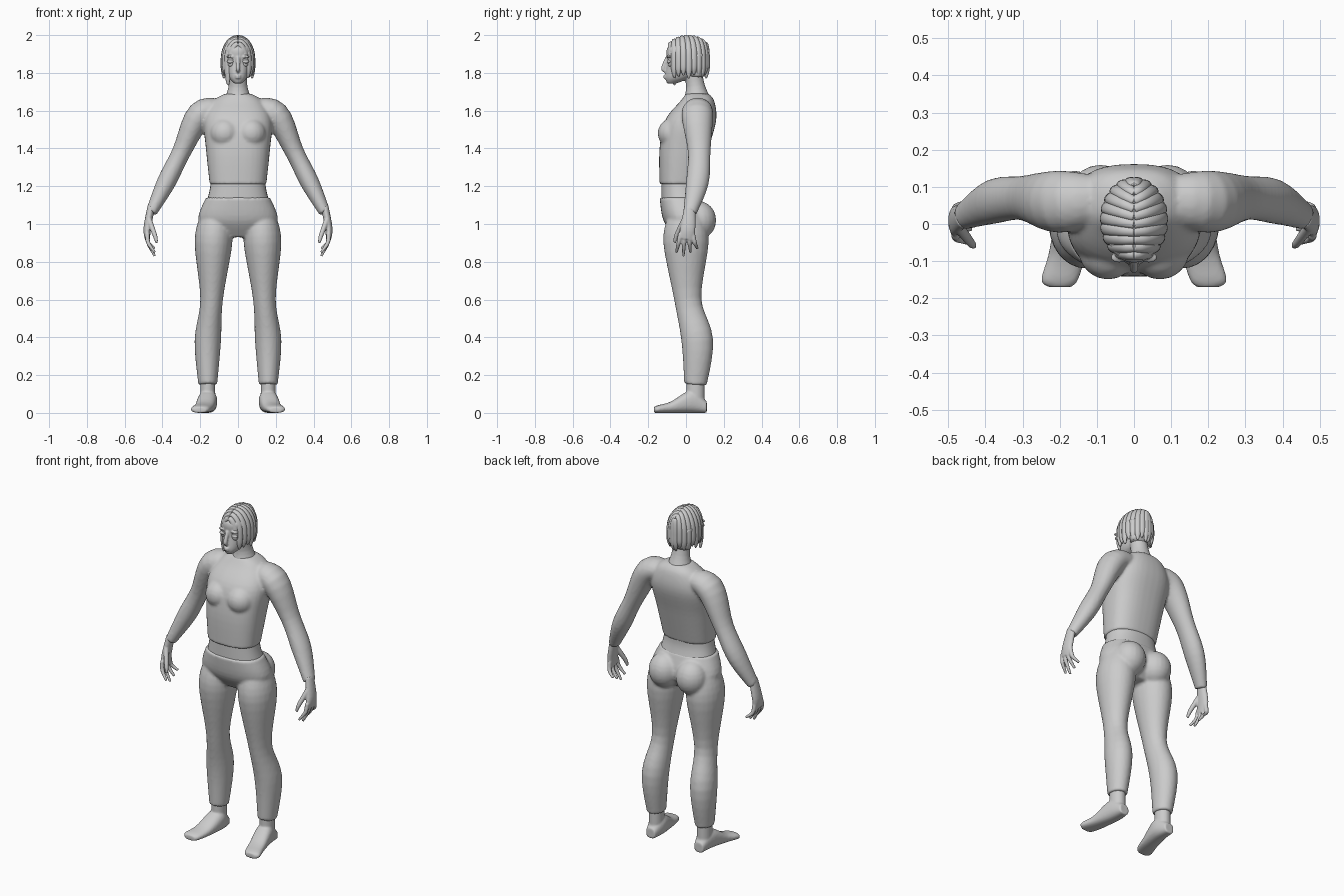
import bpy, bmesh, math
from mathutils import Vector, Matrix

if "Cube" in bpy.data.objects:
    bpy.data.objects.remove(bpy.data.objects["Cube"])

gray = bpy.data.materials.new("plain_gray")
gray.use_nodes = True
gray.diffuse_color = (0.6, 0.6, 0.6, 1)
gray.node_tree.nodes["Principled BSDF"].inputs["Base Color"].default_value = gray.diffuse_color

SIDES = {"left": 1, "right": -1}


def smooth_path(points, steps):
    """Catmull-Rom resampling of a list of tuples."""
    last = len(points) - 1
    path = []
    for i in range(last):
        before, start, end, after = (points[max(0, min(last, i + k))] for k in (-1, 0, 1, 2))
        for step in range(steps):
            t = step / steps
            path.append([b + t * ((c - a) / 2 + t * ((a - 2.5 * b + 2 * c - d / 2)
                         + t * (1.5 * (b - c) + (d - a) / 2)))
                         for a, b, c, d in zip(before, start, end, after)])
    return path + [list(points[last])]


def loft(bm, points, ref=(0, 1, 0), axis=None, centre=None, power=2, sides=24, flip=1):
    """Closed tube through (x, y, z, half_width, half_depth); flip=-1 mirrors it in x."""
    path = smooth_path(points, 5)
    last = len(path) - 1
    rings = []
    for i, (x, y, z, width, depth) in enumerate(path):
        middle = Vector((x, y, z))
        ahead, behind = path[min(i + 1, last)], path[max(i - 1, 0)]
        along = Vector(axis) if axis else Vector(ahead[:3]) - Vector(behind[:3])
        along.normalize()
        out = middle - Vector(centre) if centre else Vector(ref)
        out = (out - along * out.dot(along)).normalized()
        across = along.cross(out)
        ring = []
        for k in range(sides):
            c, s = math.cos(math.tau * k / sides), math.sin(math.tau * k / sides)
            corner = (middle + across * width * math.copysign(abs(c) ** (2 / power), c)
                      + out * depth * math.copysign(abs(s) ** (2 / power), s))
            ring.append(bm.verts.new((corner.x * flip, corner.y, corner.z)))
        rings.append(ring)
    for lower, upper in zip(rings, rings[1:]):
        for k in range(sides):
            j = (k + 1) % sides
            bm.faces.new((lower[k], lower[j], upper[j], upper[k]))
    bm.faces.new(rings[0][::-1])
    bm.faces.new(rings[-1])


def limb(bm, points, depth=1.0, **options):
    """Tube through (x, y, z, radius) with a constant depth to width ratio."""
    loft(bm, [(x, y, z, r, r * depth) for x, y, z, r in points], **options)


def trunk(bm, rows, **options):
    """Symmetric level sections (z, half_width, front, back), depths measured from y = 0."""
    loft(bm, [(0, (back - front) / 2, z, width, (back + front) / 2) for z, width, front, back in rows],
         axis=(0, 0, 1), sides=36, **options)


def ball(bm, position, size):
    bmesh.ops.create_uvsphere(bm, u_segments=20, v_segments=12, radius=1,
                              matrix=Matrix.LocRotScale(Vector(position), None, Vector(size)))


def finish(bm, name, voxel=0):
    """Turns the bmesh into an object; a voxel size fuses its overlapping pieces."""
    bmesh.ops.recalc_face_normals(bm, faces=bm.faces)
    for face in bm.faces:
        face.smooth = True
    mesh = bpy.data.meshes.new(name)
    bm.to_mesh(mesh)
    bm.free()
    mesh.materials.append(gray)
    part = bpy.data.objects.new(name, mesh)
    bpy.context.collection.objects.link(part)
    if voxel:
        fuse = part.modifiers.new("fuse", 'REMESH')
        fuse.mode, fuse.voxel_size, fuse.use_smooth_shade = 'VOXEL', voxel, True
        relax = part.modifiers.new("relax", 'SMOOTH')
        relax.factor, relax.iterations = 0.5, 3


# Shirt: torso, bust and both sleeves fused
bm = bmesh.new()
trunk(bm, [(1.21, .15, .14, .07), (1.4, .17, .14, .12), (1.55, .18, .11, .16),
           (1.65, .13, .03, .15), (1.69, .07, 0, .12)], power=2.5)
for side in SIDES.values():
    ball(bm, (side * .07, -.07, 1.48), (.08, .08, .08))
    limb(bm, [(.08, .07, 1.61, .05), (.2, .06, 1.58, .07), (.3, .07, 1.38, .05),
              (.38, .06, 1.22, .05), (.46, .02, 1.06, .03)], depth=1.2, flip=side)
finish(bm, "shirt", .009)

# Trousers: hips, buttocks and both legs fused
bm = bmesh.new()
trunk(bm, [(1.14, .17, .14, .08), (1.02, .21, .12, .11), (.93, .13, .06, .06)], power=2.3)
for side in SIDES.values():
    ball(bm, (side * .09, .07, 1.02), (.09, .09, .1))
    limb(bm, [(.12, 0, 1.04, .08), (.13, 0, .9, .1), (.14, .01, .6, .06),
              (.16, .06, .38, .07), (.16, .05, .15, .05)], depth=1.2, flip=side)
finish(bm, "trousers", .009)

# Bare waist between shirt and trousers
bm = bmesh.new()
trunk(bm, [(1.1, .17, .13, .09), (1.18, .15, .13, .07), (1.25, .14, .13, .07)], power=2.3)
finish(bm, "waist")

for name, side in SIDES.items():
    # Foot: ankle and a sole that follows the height of each section
    bm = bmesh.new()
    limb(bm, [(.16, .05, .2, .04), (.16, .05, .03, .04)], depth=1.2, flip=side)
    loft(bm, [(x, y, height / 2, width, height / 2) for x, y, width, height in (
        (.16, .11, .03, .06), (.16, .03, .05, .12), (.18, -.08, .05, .06),
        (.2, -.15, .05, .04), (.2, -.17, .03, .03))],
        ref=(0, 0, 1), axis=(0, 1, 0), power=2.4, flip=side)
    finish(bm, name + "_foot", .006)

    # Hand: palm, curled fingers and thumb
    bm = bmesh.new()
    loft(bm, [(.46, .02, 1.09, .02, .03), (.48, .01, .98, .02, .04), (.48, 0, .92, .014, .04)], flip=side)
    for finger in range(4):
        base = .022 * finger - .03
        low = .83 + .02 * abs(finger - 1)
        limb(bm, [(.48, base, .95, .012), (.475, base * 1.3, .9, .011),
                  (.44, base * 1.7, low, .007)], flip=side)
    limb(bm, [(.47, -.01, 1.02, .015), (.44, -.05, .94, .012), (.43, -.06, .9, .007)], flip=side)
    finish(bm, name + "_hand", .0045)

    # Eye
    bm = bmesh.new()
    ball(bm, (side * .04, -.09, 1.86), (.018, .012, .01))
    finish(bm, name + "_eye")

# Head: neck, face, nose, lips and brows fused
bm = bmesh.new()
limb(bm, [(0, .06, 1.64, .08), (0, .05, 1.73, .05), (0, .03, 1.84, .05)])
trunk(bm, [(1.745, .02, .1, -.05), (1.78, .05, .11, .03), (1.86, .07, .1, .1),
           (1.93, .075, .1, .11), (1.98, .03, .04, .05)], power=2.2)
limb(bm, [(0, -.1, 1.88, .01), (0, -.12, 1.825, .012), (0, -.11, 1.81, .01)])
for lip in (1.775, 1.785):
    ball(bm, (0, -.11, lip), (.016, .01, .006))
for side in SIDES.values():
    ball(bm, (side * .04, -.09, 1.885), (.024, .015, .007))
finish(bm, "head", .005)

# Hair: a cap under rows of swept locks on both sides of the parting
bm = bmesh.new()
ball(bm, (0, .02, 1.89), (.08, .1, .1))
trunk(bm, [(1.9, .08, 0, .11), (1.78, .07, -.02, .1)])
finish(bm, "hair_cap")

bm = bmesh.new()
LOCKS = 10
crown = 1.87
for side in SIDES.values():
    for lock in range(LOCKS):
        share = lock / (LOCKS - 1)
        turn = math.radians(146 * share - 62)
        edge = Vector((.08 * math.cos(turn), .01 + .105 * math.sin(turn)))
        root = Vector((0, .185 * share - .083))
        rise = .12 * math.sqrt(1 - ((root.y - .01) / .13) ** 2)
        # The front lock is short; the next one hangs beside the cheek, longer on the right
        tip = 1.78 + .01 * math.cos(2.4 * lock)
        if lock == 0:
            tip = 1.82
        elif lock == 1 and side < 0:
            tip = 1.735
        points = []
        for step in range(5):
            sweep = math.pi / 8 * step
            spot = root.lerp(edge, math.sin(sweep))
            points.append((*spot, crown + rise * math.cos(sweep), .013 + .005 * math.sin(sweep), .012))
        points += [(*edge, (crown + tip) / 2, .017, .011),
                   (*edge * .95, tip + .015, .01, .008), (*edge * .92, tip, .003, .003)]
        loft(bm, points, centre=(0, .01, 1.84), flip=side, sides=12)
finish(bm, "hair_locks")
